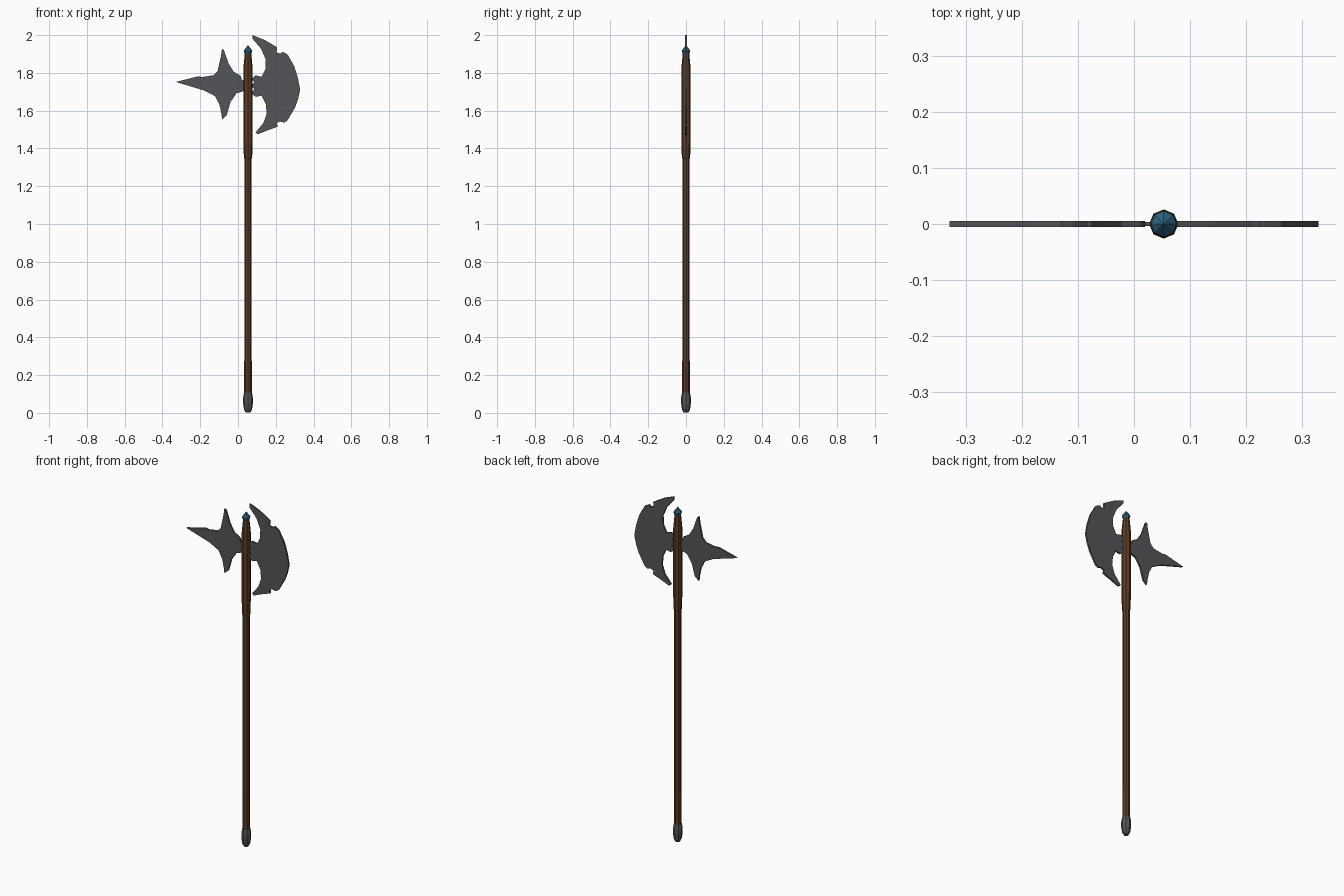
import bpy, bmesh, math

CX = 0.053   # shaft axis
SIDES = 8


def material(name, rgb):
    m = bpy.data.materials.new(name)
    m.diffuse_color = (*rgb, 1)
    return m


steel = material("dark steel", (0.085, 0.091, 0.099))
wood = material("brown wood", (0.105, 0.043, 0.018))
blue = material("blue gem", (0.025, 0.135, 0.23))


def finish(name, bm, mat):
    bmesh.ops.recalc_face_normals(bm, faces=bm.faces)
    me = bpy.data.meshes.new(name)
    bm.to_mesh(me)
    bm.free()
    me.materials.append(mat)
    ob = bpy.data.objects.new(name, me)
    bpy.context.collection.objects.link(ob)
    return ob


def lathe(name, profile, mat):
    """Faceted turned part from (radius, z) pairs."""
    bm = bmesh.new()
    rings = []
    for r, z in profile:
        rings.append([bm.verts.new((CX + r * math.cos(2 * math.pi * i / SIDES),
                                    r * math.sin(2 * math.pi * i / SIDES), z))
                      for i in range(SIDES)])
    for a, b in zip(rings, rings[1:]):
        for i in range(SIDES):
            j = (i + 1) % SIDES
            bm.faces.new((a[i], a[j], b[j], b[i]))
    bm.faces.new(rings[0][::-1])
    bm.faces.new(rings[-1])
    return finish(name, bm, mat)


def plate(name, outline, mat, thick=0.01):
    """Flat plate from an (x, z) outline, extruded through y."""
    bm = bmesh.new()
    face = bm.faces.new([bm.verts.new((x, -thick / 2, z)) for x, z in outline])
    ext = bmesh.ops.extrude_face_region(bm, geom=[face], use_keep_orig=True)
    for v in ext["geom"]:
        if isinstance(v, bmesh.types.BMVert):
            v.co.y += thick
    bmesh.ops.triangulate(bm, faces=[f for f in bm.faces if len(f.verts) > 4])
    return finish(name, bm, mat)


# Shaft with thicker head section
lathe("shaft", [(0.0205, 0.09), (0.0205, 0.27), (0.019, 0.28), (0.019, 1.345),
                (0.022, 1.352), (0.025, 1.45), (0.025, 1.82), (0.017, 1.905)], wood)

# Rounded end cap and pointed top gem
lathe("end_cap", [(0.013, 0.003), (0.021, 0.017), (0.026, 0.05),
                  (0.026, 0.08), (0.021, 0.108)], steel)
lathe("top_gem", [(0.014, 1.89), (0.023, 1.917), (0.0005, 1.947)], blue)

# Crescent axe blade with notched edge
plate("axe_blade", [
    (0.077, 2.0), (0.14, 1.975), (0.208, 1.935), (0.203, 1.908), (0.224, 1.902),
    (0.235, 1.912), (0.262, 1.898), (0.298, 1.835), (0.318, 1.77), (0.329, 1.71),
    (0.318, 1.66), (0.301, 1.615), (0.262, 1.548), (0.245, 1.537), (0.222, 1.543),
    (0.206, 1.535), (0.21, 1.515), (0.16, 1.497), (0.105, 1.475), (0.093, 1.485),
    (0.135, 1.535), (0.152, 1.585), (0.147, 1.635), (0.125, 1.68), (0.095, 1.673),
    (0.072, 1.69), (0.086, 1.715), (0.07, 1.73), (0.086, 1.75), (0.072, 1.768),
    (0.092, 1.787), (0.125, 1.78), (0.145, 1.82), (0.147, 1.87), (0.122, 1.928),
    (0.077, 1.98)], steel)

# Rear spike with upper and lower barbs
plate("rear_spike", [
    (-0.329, 1.752), (-0.21, 1.782), (-0.19, 1.778), (-0.13, 1.787), (-0.108, 1.81),
    (-0.09, 1.89), (-0.085, 1.927), (-0.075, 1.922), (-0.05, 1.85), (-0.022, 1.805),
    (0.013, 1.785), (0.02, 1.765), (0.02, 1.70), (-0.008, 1.692), (-0.04, 1.645),
    (-0.06, 1.575), (-0.084, 1.554), (-0.088, 1.585), (-0.098, 1.632),
    (-0.122, 1.677), (-0.18, 1.707)], steel)

# Small tang joining spike and shaft
plate("spike_tang", [(0.015, 1.755), (0.045, 1.775), (0.045, 1.69), (0.015, 1.71)], steel, 0.008)
